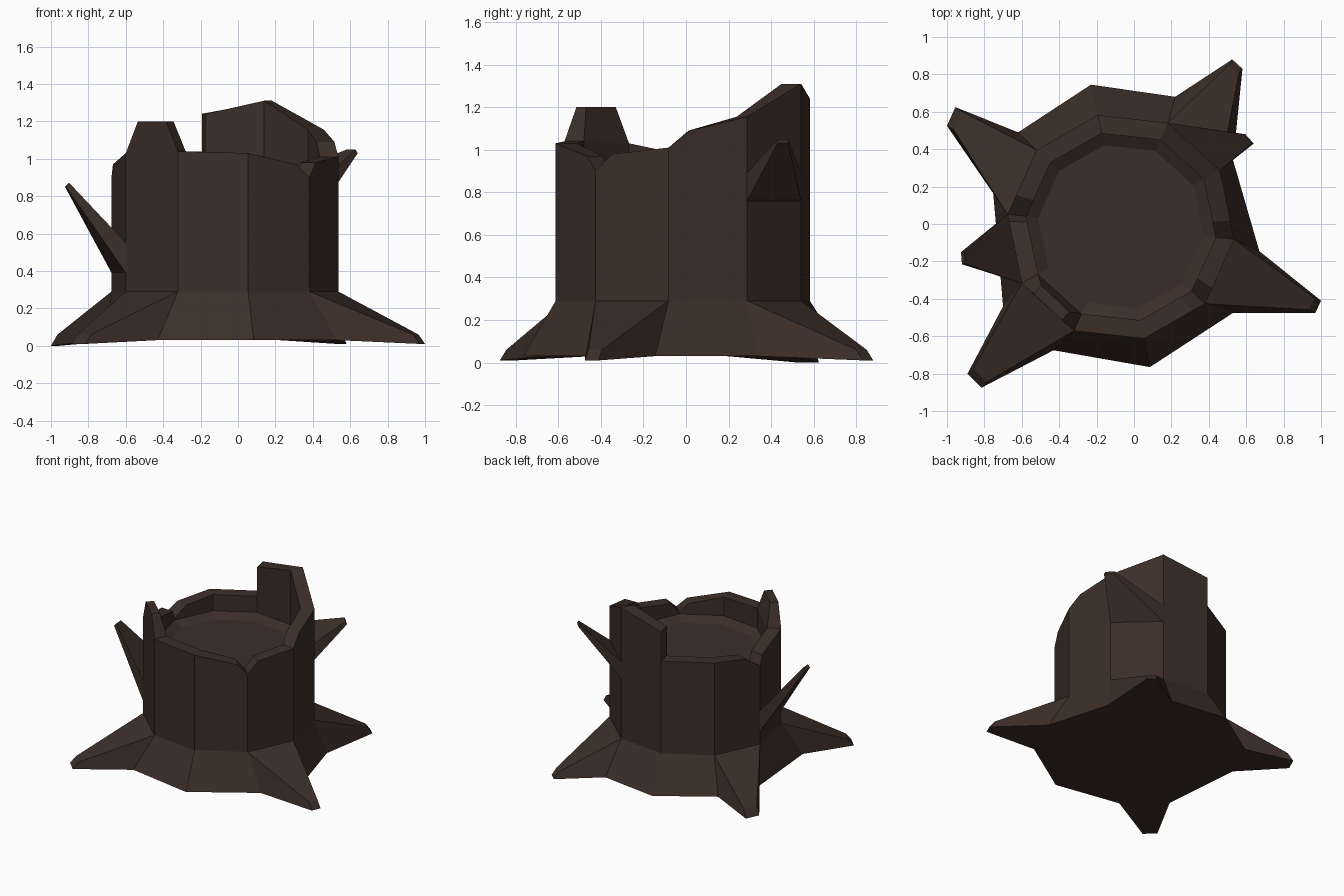
import bpy, bmesh, math
from mathutils import Vector

if "Cube" in bpy.data.objects:
    bpy.data.objects.remove(bpy.data.objects["Cube"])

CX, CY, R, N = -0.07, -0.015, 0.61, 10
bark = bpy.data.materials.new("dark_bark")
bark.diffuse_color = (0.045, 0.027, 0.021, 1)
bark.use_nodes = True
bark.node_tree.nodes["Principled BSDF"].inputs["Base Color"].default_value = bark.diffuse_color


def ring(i, r, z):
    """Point on the ten-sided trunk outline; fractional i lies along a side."""
    k = math.floor(i)
    p = [Vector((CX + r * math.cos(a), CY + r * math.sin(a), z))
         for a in (math.radians(-78.3 + 36 * j) for j in (k, k + 1))]
    return p[0].lerp(p[1], i - k)


def build(name, faces):
    bm = bmesh.new()
    for f in faces:
        bm.faces.new([bm.verts.new(p) for p in f])
    bmesh.ops.remove_doubles(bm, verts=bm.verts[:], dist=0.0005)
    bmesh.ops.recalc_face_normals(bm, faces=bm.faces[:])
    me = bpy.data.meshes.new(name)
    bm.to_mesh(me)
    bm.free()
    me.materials.append(bark)
    ob = bpy.data.objects.new(name, me)
    bpy.context.collection.objects.link(ob)


def frustum(a, b):
    """Faces joining loop a to loop b, capped at both ends."""
    n = len(a)
    return [a[::-1], b] + [[a[j], a[(j + 1) % n], b[(j + 1) % n], b[j]] for j in range(n)]


# Trunk: jagged rim given as (side position, height), then hollow top
rim = [(0, 1.03), (0.8, 0.97), (1, 0.90), (1.23, 0.98), (2, 1.01), (2.27, 1.09),
       (3, 1.155), (4, 1.31), (5, 1.24), (5, 1.01), (6, 1.01), (6.7, 0.98),
       (7, 0.90), (7.1, 0.97), (8, 1.03), (9, 1.04)]
faces = []
for j, (i0, z0) in enumerate(rim):
    i1, z1 = rim[(j + 1) % len(rim)]
    if j == len(rim) - 1:
        i1 = N
    o0, o1, n0, n1 = ring(i0, R, z0), ring(i1, R, z1), ring(i0, 0.51, z0), ring(i1, 0.51, z1)
    faces.append([o0, o1, n1, n0])
    if i0 != i1:
        l0, l1 = ring(i0, 0.51, 0.885), ring(i1, 0.51, 0.885)
        faces.append([ring(i0, R, 0.29), ring(i1, R, 0.29), o1, o0])
        faces.append([n0, n1, l1, l0])
        faces.append([l0, l1, ring(i1, 0.445, 0.845), ring(i0, 0.445, 0.845)])
faces.append([ring(i, 0.445, 0.845) for i, z in rim if z != 1.24])
build("trunk", faces)

# Flared foot with four pointed roots: side index -> two tip corners
roots = {1: ((0.97, -0.475), (1.0, -0.41)), 3: ((0.58, 0.83), (0.525, 0.88)),
         6: ((-0.955, 0.625), (-1.0, 0.525)), 8: ((-0.89, -0.80), (-0.815, -0.875))}
base = [Vector((x, y, 0.03)) for x, y in (
    (0.085, -0.765), (0.53, -0.475), (0.67, -0.145), (0.53, 0.34), (0.22, 0.68),
    (-0.23, 0.745), (-0.62, 0.49), (-0.755, 0.19), (-0.70, -0.44), (-0.43, -0.675))]
faces, under = [], []
for i in range(N):
    t0, t1, b0, b1 = ring(i, R, 0.29), ring(i + 1, R, 0.29), base[i], base[(i + 1) % N]
    under.append(b0)
    if i in roots:
        l0, l1 = (Vector((x, y, 0.005)) for x, y in roots[i])
        l0.z = l1.z = 0.0 if i == 6 else 0.01
        u0, u1 = (Vector((p.x * 0.965, p.y * 0.965, 0.06)) for p in (l0, l1))
        faces += [[t0, t1, u1, u0], [t0, u0, l0, b0], [t1, b1, l1, u1], [u0, u1, l1, l0]]
        under += [l0, l1]
    else:
        faces.append([t0, b0, b1, t1])
faces.append(under[::-1])
build("root_flare", faces)

# Splinter standing on the front-left rim
foot = [ring(8, R, 1.03), ring(9, R, 1.04), ring(9, 0.51, 1.04), ring(8, 0.51, 1.03)]
top = [Vector((x, y, 1.2)) for x, y in
       ((-0.535, -0.375), (-0.385, -0.515), (-0.345, -0.47), (-0.495, -0.33))]
build("rim_splinter", frustum(foot, top))


# Broken branch stubs growing from whole trunk sides
def branch(name, i, z0, z1, tips, zt, zb):
    a = [ring(i, R, z0), ring(i + 1, R, z0), ring(i + 1, R, z1), ring(i, R, z1)]
    (x0, y0), (x1, y1) = tips
    b = [Vector(p) for p in ((x0, y0, zb), (x1, y1, zb),
                             (x1 * 0.98, y1, zt), (x0 * 0.98, y0, zt))]
    build(name, frustum(a, b))


branch("right_branch", 3, 0.76, 0.89, ((0.64, 0.43), (0.595, 0.48)), 1.05, 1.03)
branch("left_branch", 7, 0.39, 0.55, ((-0.925, -0.15), (-0.92, -0.215)), 0.87, 0.85)
